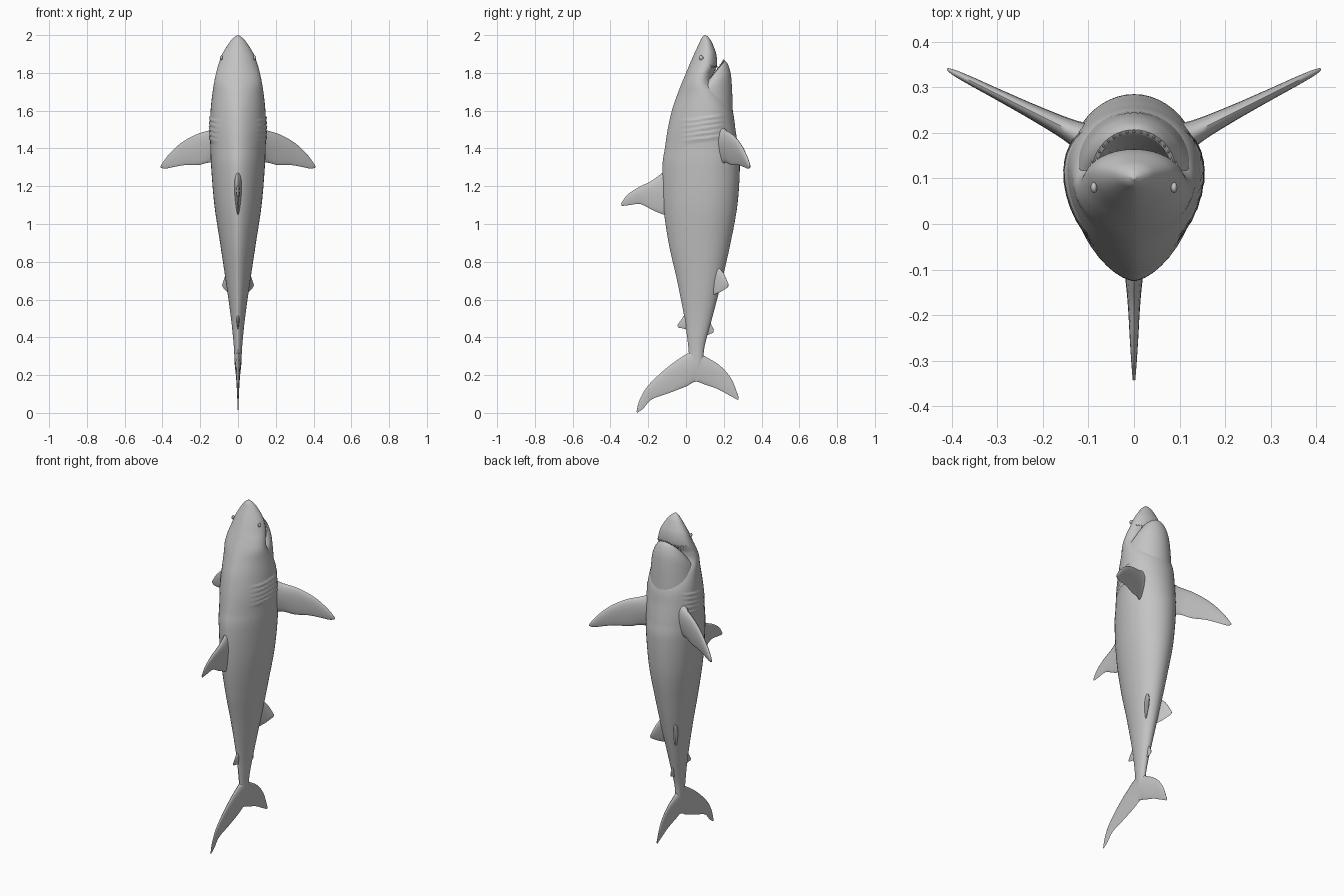
import bpy, bmesh, math
from mathutils import Vector

cube = bpy.data.objects.get("Cube")
if cube:
    bpy.data.objects.remove(cube, do_unlink=True)

grey = bpy.data.materials.new("plain grey")
grey.use_nodes = True
tone = (0.55, 0.55, 0.55, 1)
grey.diffuse_color = tone
grey.node_tree.nodes["Principled BSDF"].inputs["Base Color"].default_value = tone


def resample(rows, steps):
    """Smooth curve through rows of numbers."""
    out = []
    last = len(rows) - 1
    for i in range(last):
        a, b = rows[max(i - 1, 0)], rows[i]
        c, d = rows[i + 1], rows[min(i + 2, last)]
        for k in range(steps):
            t = k / steps
            out.append([q + t / 2 * (r - p + t * (2 * p - 5 * q + 4 * r - s + t * (3 * (q - r) + s - p)))
                        for p, q, r, s in zip(a, b, c, d)])
    out.append(list(rows[-1]))
    return out


def finish(name, bm):
    bmesh.ops.recalc_face_normals(bm, faces=bm.faces)
    mesh = bpy.data.meshes.new(name)
    bm.to_mesh(mesh)
    bm.free()
    mesh.materials.append(grey)
    obj = bpy.data.objects.new(name, mesh)
    bpy.context.collection.objects.link(obj)
    bpy.ops.object.select_all(action="DESELECT")
    obj.select_set(True)
    bpy.context.view_layer.objects.active = obj
    bpy.ops.object.shade_smooth_by_angle(angle=math.radians(45))
    return obj


def loft(name, rings):
    """Skin closed rings of points and cap both ends."""
    bm = bmesh.new()
    loops = [[bm.verts.new(p) for p in ring] for ring in rings]
    n = len(loops[0])
    for a, b in zip(loops, loops[1:]):
        for i in range(n):
            j = (i + 1) % n
            bm.faces.new((a[i], a[j], b[j], b[i]))
    bm.faces.new(loops[0])
    bm.faces.new(loops[-1])
    return finish(name, bm)


def fin(name, stations, normal, steps=6, sides=20):
    """Each station: leading edge point, trailing edge point, half thickness."""
    rows = [(*lead, *trail, thick) for lead, trail, thick in stations]
    rings = []
    for r in resample(rows, steps):
        lead, trail, thick = Vector(r[:3]), Vector(r[3:6]), r[6]
        ring = []
        for i in range(sides):
            t = math.tau * i / sides
            chord = (1 - math.cos(t)) / 2
            ring.append(lead.lerp(trail, chord) + normal * thick * math.sin(t) * (1.25 - 0.7 * chord))
        rings.append(ring)
    return loft(name, rings)


def flat(*stations):
    """Stations in the middle plane given as y, z pairs."""
    return [((0, a, b), (0, c, d), e) for a, b, c, d, e in stations]


# Body: height, back, belly, half width
body_rows = [
    (2.0, .097, .105, .004), (1.985, .083, .122, .024), (1.96, .071, .138, .046),
    (1.9, .043, .16, .083), (1.84, .017, .163, .105), (1.79, -.004, .145, .118),
    (1.74, -.025, .15, .128), (1.68, -.048, .205, .137), (1.6, -.075, .246, .145),
    (1.5, -.097, .262, .149), (1.4, -.112, .276, .146), (1.3, -.125, .285, .142),
    (1.1, -.12, .272, .125), (.9, -.092, .236, .095), (.7, -.047, .19, .065),
    (.5, -.008, .138, .037), (.35, .012, .098, .022), (.25, .02, .09, .017),
    (.17, .04, .07, .005)]


def body_point(row, t):
    z, back, belly, w = row
    c, s = math.cos(t), math.sin(t)
    mid = back + 0.6 * (belly - back)
    y = mid + s * ((belly - mid) if s > 0 else (mid - back))
    x = w * math.copysign(abs(c) ** (1 if s > 0 else 1.25), c)
    # Overlapping gill flaps on the flanks
    g = (z - 0.15 * y - 1.42) / 0.026
    if 0 < g < 5 and -0.02 < y < 0.2:
        x += math.copysign(0.007 * (g % 1) * math.sin(math.pi * (y + 0.02) / 0.22) ** 0.5, c)
    return Vector((x, y, z))


body_curve = resample(body_rows, 20)
loft("body", [[body_point(r, math.tau * i / 48) for i in range(48)] for r in body_curve])

# Lower jaw: height, side depth, outer front, outer width, inner front, inner width, rim drop
jaw_rows = [
    (1.865, .115, .207, .092, .197, .082, .11), (1.845, .115, .222, .102, .19, .08, .1),
    (1.8, .115, .236, .114, .177, .075, .07), (1.73, .11, .243, .123, .16, .07, .03),
    (1.62, .11, .247, .131, .14, .06, 0), (1.5, .11, .25, .135, .13, .05, 0)]


def jaw_point(row, t, inner=False):
    z, side, yo, wo, yi, wi, drop = row
    front, w = (yi, wi) if inner else (yo, wo)
    s = math.sin(t)
    return Vector((w * math.cos(t), side + (front - side) * s, z - drop * (1 - s)))


arc = [math.pi * i / 24 for i in range(25)]
loft("lower_jaw", [[jaw_point(r, t) for t in arc] + [jaw_point(r, t, True) for t in reversed(arc)]
                   for r in resample(jaw_rows, 6)])


# Teeth
def teeth(name, roots, direction):
    bm = bmesh.new()
    turn = direction.to_track_quat("Z", "Y").to_matrix().to_4x4()
    for p in roots:
        made = bmesh.ops.create_cone(bm, segments=6, radius1=.005, radius2=.0005, depth=.018, cap_ends=True)
        bmesh.ops.transform(bm, matrix=turn, verts=made["verts"])
        bmesh.ops.translate(bm, vec=p, verts=made["verts"])
    finish(name, bm)


spread = [math.radians(30 + 10 * i) for i in range(13)]
teeth("lower_teeth", [(jaw_point(jaw_rows[0], t) + jaw_point(jaw_rows[0], t, True)) / 2 for t in spread],
      Vector((0, -.3, 1)))
gum = min(body_curve, key=lambda r: abs(r[0] - 1.835))
teeth("upper_teeth", [body_point(gum, t) for t in spread], Vector((0, .7, -.7)))

# Fins in the middle plane
across = Vector((1, 0, 0))
fin("dorsal_fin", flat(
    (-.05, 1.32, -.05, 1.03, .03), (-.12, 1.275, -.12, 1.05, .02), (-.18, 1.23, -.18, 1.075, .014),
    (-.25, 1.195, -.24, 1.105, .01), (-.31, 1.155, -.3, 1.1, .006), (-.343, 1.11, -.34, 1.095, .003)), across)
fin("second_dorsal_fin", flat(
    (.03, .56, .03, .43, .012), (-.01, .515, -.01, .445, .007), (-.045, .465, -.043, .452, .002)), across)
fin("anal_fin", flat(
    (.08, .54, .08, .39, .012), (.122, .49, .115, .412, .007), (.147, .44, .145, .425, .002)), across)
fin("tail_fin", flat(
    (-.262, .008, -.258, 0, .001), (-.245, .07, -.225, .025, .003), (-.2, .145, -.18, .072, .006),
    (-.1, .24, -.09, .105, .01), (0, .31, 0, .14, .015), (.05, .33, .05, .165, .018),
    (.1, .3, .1, .15, .015), (.18, .25, .17, .125, .009), (.24, .18, .225, .095, .006),
    (.28, .08, .275, .068, .002)), across)

# Paired fins and eyes
for side, label in ((1, "left"), (-1, "right")):
    def blade(*stations):
        """Stations as x, leading height, trailing x, trailing height, thickness."""
        def at(x, z):
            return (side * x, .205 + (x - .14) * .5, z)
        return [(at(a, b), at(c, d), e) for a, b, c, d, e in stations]

    fin(label + "_pectoral_fin", blade(
        (.09, 1.53, .09, 1.31, .04), (.14, 1.5, .15, 1.325, .026), (.22, 1.475, .21, 1.312, .018),
        (.3, 1.43, .28, 1.312, .013), (.36, 1.375, .34, 1.302, .01), (.395, 1.33, .385, 1.293, .007),
        (.41, 1.305, .408, 1.298, .003)), Vector((-side * .45, .89, 0)))
    fin(label + "_pelvic_fin", [
        ((side * .035, .14, .8), (side * .03, .13, .62), .015),
        ((side * .06, .195, .745), (side * .055, .178, .638), .009),
        ((side * .082, .225, .68), (side * .08, .222, .665), .003)], Vector((-side * .8, .6, 0)))

    bm = bmesh.new()
    bmesh.ops.create_uvsphere(bm, u_segments=16, v_segments=10, radius=.012)
    bmesh.ops.scale(bm, vec=(.6, 1, 1), verts=bm.verts)
    bmesh.ops.translate(bm, vec=(side * .088, .08, 1.88), verts=bm.verts)
    finish(label + "_eye", bm)
